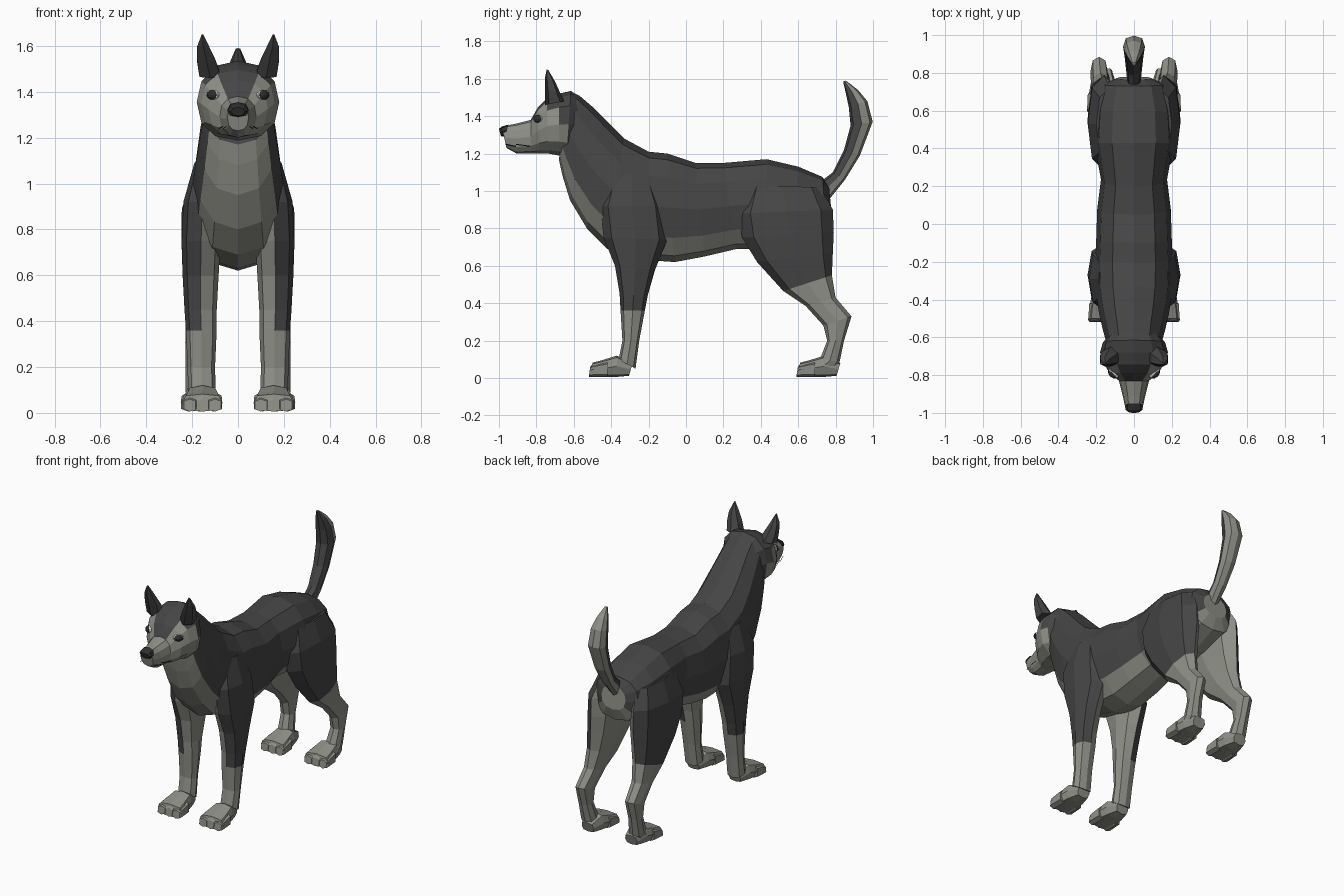
import bpy, bmesh, math
from mathutils import Vector, Matrix

COLOURS = {
    "charcoal_coat": (0.060, 0.060, 0.060),
    "pale_grey_fur": (0.270, 0.275, 0.240),
    "black_skin": (0.028, 0.028, 0.028),
    "eye_white": (0.80, 0.80, 0.80),
}
NAMES = list(COLOURS)
COAT, PALE, BLACK, WHITE = range(4)
MATS = []
for name in NAMES:
    m = bpy.data.materials.new(name)
    m.diffuse_color = (*COLOURS[name], 1)
    MATS.append(m)


def finish(name, bm, mirror=False):
    """Turn a bmesh into an object, optionally mirrored across x = 0."""
    bmesh.ops.recalc_face_normals(bm, faces=bm.faces)
    me = bpy.data.meshes.new(name)
    bm.to_mesh(me)
    bm.free()
    for m in MATS:
        me.materials.append(m)
    ob = bpy.data.objects.new(name, me)
    bpy.context.collection.objects.link(ob)
    if mirror:
        ob.modifiers.new("mirror", "MIRROR").use_clip = False
    return ob


def loft(name, rings, n, colour, p=0.85, mirror=False):
    """Skin rings (y1, z1, y2, z2, half width, centre x); colour(k, centre) picks
    the material, k counts round from the first edge, -1 / -2 are the end caps."""
    bm = bmesh.new()
    loops = []
    for y1, z1, y2, z2, w, cx in rings:
        a, b = Vector((cx, y1, z1)), Vector((cx, y2, z2))
        mid, half = (a + b) / 2, (a - b) / 2
        loop = []
        for k in range(n):
            s, c = math.sin(2 * math.pi * k / n), math.cos(2 * math.pi * k / n)
            s, c = (math.copysign(abs(t) ** p, t) if abs(t) > 1e-6 else 0 for t in (s, c))
            loop.append(bm.verts.new(mid + half * c + Vector((w * s, 0, 0))))
        loops.append(loop)

    def add(verts, k):
        f = bm.faces.new(verts)
        f.material_index = colour(k, f.calc_center_median())

    for r0, r1 in zip(loops, loops[1:]):
        for k in range(n):
            j = (k + 1) % n
            add((r0[k], r0[j], r1[j], r1[k]), k)
    add(loops[0], -1)
    add(loops[-1], -2)
    return finish(name, bm, mirror)


def ellipsoid(name, loc, size, turn, mat):
    bm = bmesh.new()
    mx = (Matrix.Translation(loc) @ Matrix.Rotation(turn, 4, "Z")
          @ Matrix.Diagonal((*size, 1)))
    bmesh.ops.create_uvsphere(bm, u_segments=10, v_segments=6, radius=1, matrix=mx)
    for f in bm.faces:
        f.material_index = mat
    finish(name, bm, True)


# Torso and neck: pale underside and a pale patch under the tail
torso = [
    (.765, 1.02, .78, .87, .09, 0), (.73, 1.075, .75, .79, .165, 0),
    (.6, 1.13, .58, .72, .20, 0), (.43, 1.17, .43, .69, .21, 0),
    (.2, 1.15, .27, .69, .175, 0), (.05, 1.15, .1, .65, .195, 0),
    (-.1, 1.2, -.06, .62, .20, 0), (-.2, 1.21, -.2, .63, .205, 0),
    (-.33, 1.28, -.42, .69, .20, 0), (-.42, 1.37, -.53, .8, .185, 0),
    (-.5, 1.45, -.62, .95, .165, 0), (-.57, 1.51, -.66, 1.08, .15, 0),
    (-.61, 1.53, -.68, 1.17, .14, 0),
]
loft("torso", torso, 12, lambda k, c: PALE if k == -1 or 4 <= k <= 7 else COAT)


# Head: dark cap, centre blaze and back, pale face
def head_colour(k, c):
    if c.y > -.655:
        return PALE if 4 <= k <= 7 else COAT
    if c.z > 1.45 or (k in (0, 11) and c.y > -.83):
        return COAT
    return PALE


head = [
    (-.57, 1.50, -.60, 1.2, .13, 0), (-.615, 1.535, -.64, 1.18, .165, 0),
    (-.68, 1.52, -.68, 1.19, .18, 0), (-.745, 1.495, -.735, 1.2, .16, 0),
    (-.79, 1.45, -.785, 1.2, .13, 0), (-.83, 1.38, -.83, 1.2, .08, 0),
    (-.91, 1.36, -.905, 1.2, .06, 0), (-.985, 1.345, -.96, 1.23, .046, 0),
]
loft("head", head, 12, head_colour)

# Nose pad
nose = [(-.95, 1.355, -.965, 1.29, .046, 0), (-.985, 1.345, -.98, 1.29, .046, 0),
        (-1.0, 1.332, -.99, 1.295, .03, 0)]
loft("nose", nose, 8, lambda k, c: BLACK)

# Mouth line: thin strip on each side of the muzzle
bm = bmesh.new()
mouth = [(.050, -.965), (.0645, -.91), (.084, -.835)]
for (x0, y0), (x1, y1) in zip(mouth, mouth[1:]):
    bm.faces.new([bm.verts.new(v) for v in
                  ((x0, y0, 1.247), (x1, y1, 1.237), (x1, y1, 1.242), (x0, y0, 1.252))])
for f in bm.faces:
    f.material_index = BLACK
finish("mouth_line", bm, True)

# Eyes
ellipsoid("eye_white", (.108, -.79, 1.385), (.034, .018, .022), .75, WHITE)
ellipsoid("eye_iris", (.112, -.793, 1.386), (.030, .020, .021), .75, BLACK)

# Ears: dark hollow at the front, coat colour behind
ear = [
    (-.755, 1.46, -.65, 1.48, .052, .122), (-.755, 1.54, -.675, 1.53, .046, .138),
    (-.755, 1.60, -.70, 1.585, .03, .152), (-.745, 1.65, -.735, 1.645, .004, .155),
]
loft("ears", ear, 6, lambda k, c: BLACK if k in (0, 5) else COAT, mirror=True)

# Tail: dark leading side, pale trailing side
tail = [
    (.72, 1.05, .77, .96, .035, 0), (.785, 1.10, .85, 1.06, .042, 0),
    (.845, 1.22, .93, 1.19, .05, 0), (.88, 1.35, .998, 1.37, .058, 0),
    (.87, 1.45, .97, 1.48, .052, 0), (.855, 1.52, .92, 1.54, .035, 0),
    (.84, 1.585, .855, 1.59, .01, 0),
]
loft("tail", tail, 8, lambda k, c: COAT if k in (0, 1, 6, 7) and c.y < .93 else PALE)

# Front legs: dark outer side above the wrist
front_leg = [
    (-.40, 1.10, -.18, 1.08, .06, .13), (-.46, .92, -.12, .92, .083, .155),
    (-.44, .75, -.10, .74, .085, .161), (-.38, .60, -.165, .58, .078, .163),
    (-.355, .45, -.205, .44, .070, .163), (-.35, .36, -.22, .36, .067, .16),
    (-.34, .20, -.25, .20, .060, .16), (-.36, .10, -.27, .05, .06, .157),
]
loft("front_legs", front_leg, 8,
     lambda k, c: COAT if c.z > .36 and k in (-1, 0, 1, 2, 3) else PALE, mirror=True)

# Hind legs: dark outer thigh, pale inside and below
hind_leg = [
    (.33, 1.03, .72, 1.02, .07, .13), (.28, .88, .785, .90, .088, .157),
    (.30, .75, .79, .78, .090, .157), (.38, .62, .785, .67, .080, .163),
    (.52, .465, .78, .55, .063, .17), (.64, .385, .80, .43, .050, .178),
    (.735, .28, .885, .33, .045, .185), (.755, .20, .845, .20, .043, .185),
    (.72, .11, .82, .08, .05, .178), (.66, .07, .77, .02, .055, .17),
]
loft("hind_legs", hind_leg, 8,
     lambda k, c: COAT if c.z > .50 and k in (-1, 0, 1, 2, 3) else PALE, mirror=True)


# Paws: flat soles and three toes
def paw(name, y, cx):
    rings = [(y + .235, .08, y + .215, .012, .045, cx),
             (y + .15, .12, y + .15, .006, .068, cx),
             (y + .07, .095, y + .07, .006, .082, cx),
             (y + .02, .082, y + .005, .006, .088, cx)]
    loft(name, rings, 8, lambda k, c: PALE, p=0.6, mirror=True)
    for i, dx in enumerate((-.055, 0, .055)):
        toe = [(y + .10, .09, y + .10, .006, .03, cx + dx),
               (y + .025, .082 - abs(dx) * .2, y + .005, .006, .034, cx + dx),
               (y + .008, .06, y, .006, .028, cx + dx)]
        loft(f"{name}_toe_{i + 1}", toe, 6, lambda k, c: PALE, p=0.6, mirror=True)


paw("front_paws", -.52, .155)
paw("hind_paws", .59, .162)
